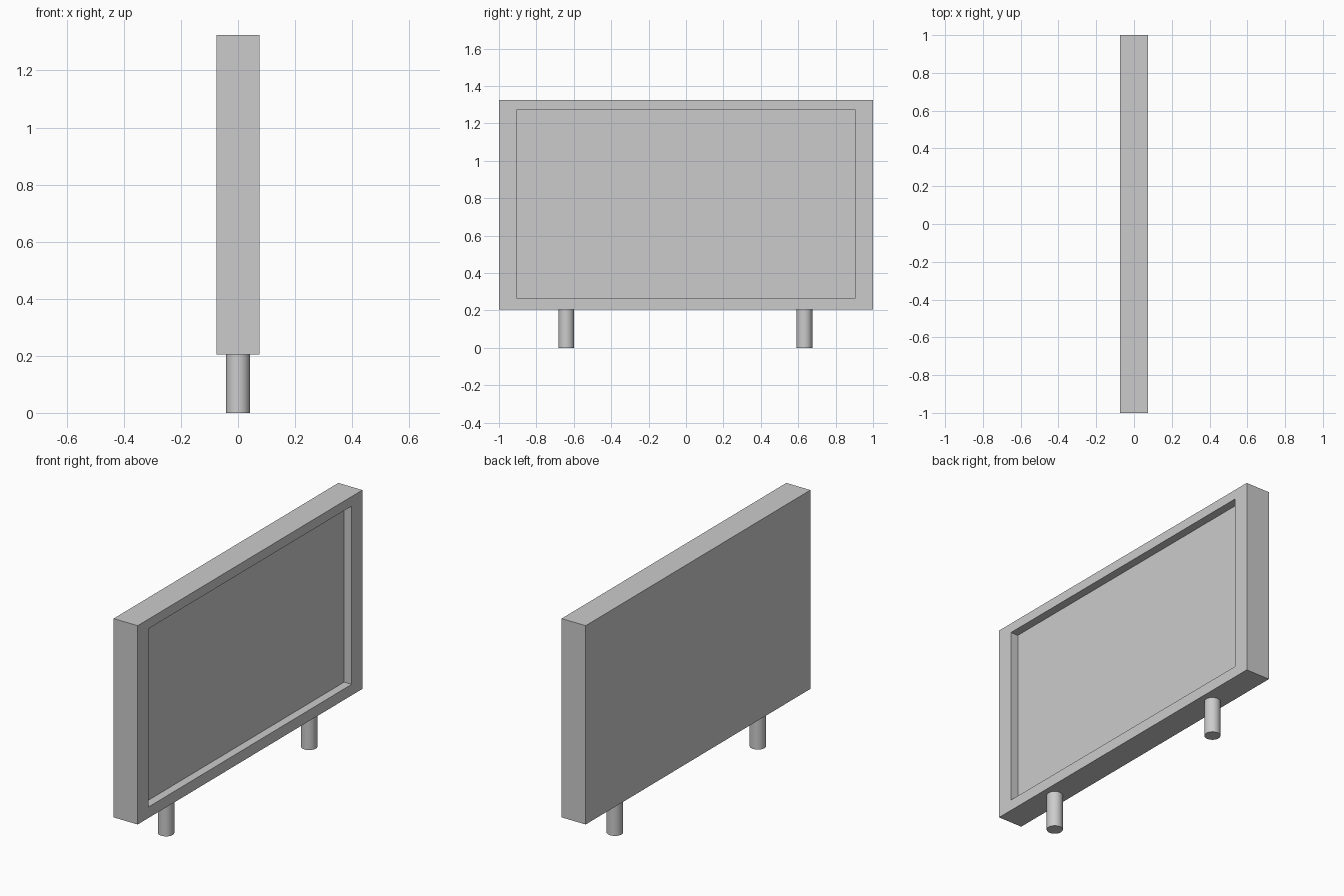
import bpy
import bmesh

if "Cube" in bpy.data.objects:
    bpy.data.objects.remove(bpy.data.objects["Cube"])

HX, Z0, Z1 = 0.075, 0.205, 1.325        # casing half depth, bottom, top
SY, SZ0, SZ1 = 0.905, 0.267, 1.271      # screen opening
DEPTH = 0.047                           # recess depth


def finish(bm, name):
    mesh = bpy.data.meshes.new(name)
    bm.to_mesh(mesh)
    bm.free()
    obj = bpy.data.objects.new(name, mesh)
    bpy.context.collection.objects.link(obj)
    return obj


def opening(face, x):
    """Snap a face's corners to the screen opening at depth x."""
    mid = (Z0 + Z1) / 2
    for v in face.verts:
        v.co = (x, SY if v.co.y > 0 else -SY, SZ1 if v.co.z > mid else SZ0)


# Casing: box with a recess in its right side, open where the screen sits
bm = bmesh.new()
bmesh.ops.create_cube(bm, size=1)
for v in bm.verts:
    v.co = (v.co.x * 2 * HX, v.co.y * 2, Z1 if v.co.z > 0 else Z0)
bm.normal_update()
face = next(f for f in bm.faces if f.normal.x > 0.9)
for x in (HX, HX - DEPTH):
    bmesh.ops.inset_region(bm, faces=[face], thickness=0.02)
    opening(face, x)
bmesh.ops.delete(bm, geom=[face], context='FACES_ONLY')
bm.normal_update()
finish(bm, "casing")

# Screen panel at the bottom of the recess
bm = bmesh.new()
x = HX - DEPTH
bm.faces.new([bm.verts.new((x, y, z)) for y, z in
              ((-SY, SZ0), (SY, SZ0), (SY, SZ1), (-SY, SZ1))])
screen = finish(bm, "screen")
mat = bpy.data.materials.new("screen_grey")
mat.diffuse_color = (0.6, 0.6, 0.6, 1)
mat.use_nodes = True
mat.node_tree.nodes["Principled BSDF"].inputs["Base Color"].default_value = mat.diffuse_color
screen.data.materials.append(mat)

# Two round posts under the casing
for name, y in (("post_front", -0.64), ("post_back", 0.633)):
    bpy.ops.mesh.primitive_cylinder_add(vertices=32, radius=0.042, depth=Z0,
                                        location=(0, y, Z0 / 2))
    bpy.context.object.name = name
    bpy.ops.object.shade_smooth_by_angle()
